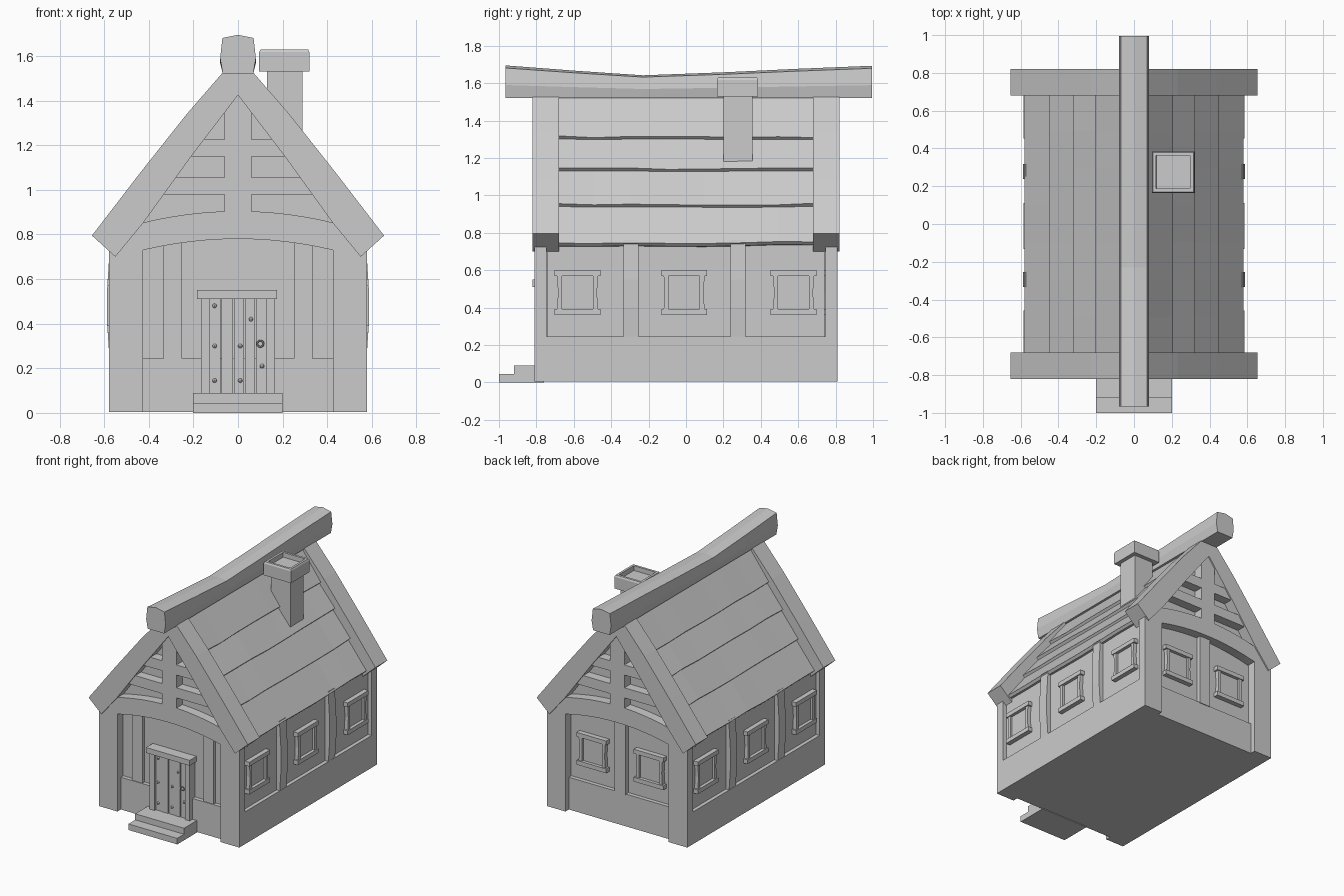
import bpy, bmesh, math, random
from mathutils import Matrix, Vector

random.seed(4)
if "Cube" in bpy.data.objects:
    bpy.data.objects.remove(bpy.data.objects["Cube"])

grey = bpy.data.materials.new("stone_grey")
grey.use_nodes = True
grey.diffuse_color = (0.6, 0.6, 0.6, 1)
grey.node_tree.nodes["Principled BSDF"].inputs["Base Color"].default_value = (0.6, 0.6, 0.6, 1)


def finish(name, bm, turn=None):
    """Turn a bmesh into a named, flat shaded object."""
    if turn:
        bm.transform(turn)
    bmesh.ops.recalc_face_normals(bm, faces=bm.faces)
    mesh = bpy.data.meshes.new(name)
    bm.to_mesh(mesh)
    bm.free()
    mesh.materials.append(grey)
    obj = bpy.data.objects.new(name, mesh)
    bpy.context.collection.objects.link(obj)
    return obj


def add_loft(bm, sections):
    """Skin a row of (y, [(x, z), ...]) outlines and cap both ends."""
    rings = [[bm.verts.new((x, y, z)) for x, z in pts] for y, pts in sections]
    n = len(rings[0])
    for a, b in zip(rings, rings[1:]):
        for i in range(n):
            j = (i + 1) % n
            bm.faces.new((a[i], a[j], b[j], b[i]))
    bm.faces.new(rings[0])
    bm.faces.new(rings[-1])


def add_box(bm, x0, x1, y0, y1, z0, z1):
    add_loft(bm, [(y, [(x0, z0), (x1, z0), (x1, z1), (x0, z1)]) for y in (y0, y1)])


def loft(name, sections, turn=None):
    bm = bmesh.new()
    add_loft(bm, sections)
    return finish(name, bm, turn)


def prism(name, pts, y0, y1, turn=None):
    return loft(name, [(y0, pts), (y1, pts)], turn)


def box(name, x0, x1, y0, y1, z0, z1, turn=None):
    return prism(name, [(x0, z0), (x1, z0), (x1, z1), (x0, z1)], y0, y1, turn)


def flip(pts, s):
    return [(s * x, z) for x, z in pts]


def window(name, turn):
    """Framed window facing -y, placed by the turn matrix."""
    bm = bmesh.new()
    for s in (-1, 1):
        add_loft(bm, [(y, flip([(.083, -.1), (.11, -.1), (.104, 0), (.11, .1), (.083, .1)], s))
                      for y in (-.025, .02)])
        add_box(bm, -.122, .122, -.032, .02, *sorted((s * .088, s * .12)))
    add_box(bm, -.084, .084, -.008, .02, -.09, .09)
    finish(name, bm, turn)


# Main walls and plinth
half = [(.55, .01), (.55, .75), (.42, .93), (.29, 1.12), (.17, 1.29), (.02, 1.5)]
prism("house_walls", half + flip(half[::-1], -1), -.74, .74)
box("plinth", -.578, .578, -.77, .77, .005, .245)

# Gable timber frames, front and back
barge = [(0, 1.425), (0, 1.53), (.065, 1.53), (.23, 1.34), (.44, 1.075), (.655, .795),
         (.55, .70), (.425, .852), (.21, 1.15)]
post = [(.425, .005), (.578, .005), (.578, .76), (.53, .8), (.425, .8)]
arch = [i / 6 for i in range(-6, 7)]
band = [(.425 * t, .78 - .05 * t * t) for t in arch]
band += [(.5, .78)] + [(.44 * t, .905 - .055 * t * t) for t in arch[::-1]] + [(-.5, .78)]
for end, angle in (("front", 0), ("back", math.pi)):
    turn = Matrix.Rotation(angle, 4, "Z")
    for side, s in (("left", 1), ("right", -1)):
        prism(f"{end}_{side}_bargeboard", flip(barge, s), -.82, -.68, turn)
        prism(f"{end}_{side}_corner_post", flip(post, s), -.81, -.745, turn)
    prism(f"{end}_arch_beam", band, -.81, -.72, turn)
    box(f"{end}_king_post", -.06, .06, -.81, -.72, .88, 1.46, turn)
    for i, (z0, z1, w) in enumerate(((.98, 1.055, .36), (1.15, 1.225, .23))):
        box(f"{end}_gable_rail_{i}", -w, w, -.81, -.72, z0, z1, turn)
for side, s in (("left", 1), ("right", -1)):
    box(f"front_{side}_stud", *sorted((s * .25, s * .335)), -.765, -.72, .24, .78)
    window(f"back_{side}_window", Matrix.Translation((s * .235, .745, .48)) @ Matrix.Rotation(math.pi, 4, "Z"))
box("back_stud", -.045, .045, .72, .775, .24, .79)

# Side posts and windows
stud = [(.54, .24), (.576, .24), (.587, .4), (.587, .55), (.574, .76), (.54, .76)]
for side, s in (("left", 1), ("right", -1)):
    for i, y in enumerate((-.292, .28)):
        prism(f"{side}_stud_{i}", flip(stud, s), y - .041, y + .037)
    for i, y in enumerate((-.58, -.01, .575)):
        window(f"{side}_window_{i}", Matrix.Translation((s * .553, y, .48))
               @ Matrix.Rotation(s * math.pi / 2, 4, "Z"))

# Overlapping roof boards with slightly wavy lower edges
edges = [(.565, .732), (.432, .937), (.306, 1.127), (.19, 1.298), (.04, 1.53)]
for side, s in (("left", 1), ("right", -1)):
    for i, ((x0, z0), (x1, z1)) in enumerate(zip(edges, edges[1:])):
        rows = []
        for k in range(8):
            d = random.uniform(-.006, .006)
            rows.append((-.69 + 1.38 * k / 7, flip(
                [(x0 - .045, z0 - .005 + d), (x0, z0 + d), (x0 + .016, z0 + .016 + d),
                 (x1 - .006, z1 + .012), (x1 - .045, z1)], s)))
        loft(f"{side}_roof_board_{i}", rows)

# Sagging ridge beam
rows = []
for y, top in ((-.965, 1.695), (-.6, 1.667), (-.23, 1.642), (.2, 1.658), (.6, 1.677), (.995, 1.693)):
    h = top - 1.52
    right = [(.068, 1.52), (.08, 1.52 + .4 * h), (.07, 1.52 + .92 * h)]
    rows.append((y, right + [(0, top)] + flip(right[::-1], -1)))
loft("ridge_beam", rows)

# Chimney with a hollow cap
prism("chimney_stack", [(.13, 1.35), (.29, 1.12), (.29, 1.54), (.13, 1.54)], .2, .355)
bm = bmesh.new()
add_box(bm, .095, .32, .165, .385, 1.53, 1.618)
bmesh.ops.recalc_face_normals(bm, faces=bm.faces)
top = max(bm.faces, key=lambda f: f.calc_center_median().z)
for thick, depth in ((.008, .012), (.024, 0), (.001, -.035)):
    bmesh.ops.inset_region(bm, faces=[top], thickness=thick)
    bmesh.ops.translate(bm, verts=top.verts, vec=(0, 0, depth))
finish("chimney_cap", bm)

# Door, frame and steps
for i, (x0, x1) in enumerate(((-.125, -.079), (-.075, -.022), (-.018, .028), (.032, .077), (.081, .125))):
    box(f"door_plank_{i}", x0, x1, -.787 - .003 * (i % 2), -.75, .08, .515)
for side, s in (("left", 1), ("right", -1)):
    box(f"door_{side}_jamb", *sorted((s * .125, s * .165)), -.803, -.74, .08, .515)
box("door_lintel", -.183, .176, -.82, -.74, .51, .55)
box("lower_step", -.202, .2, -1, -.76, 0, .045)
box("upper_step", -.202, .2, -.92, -.76, .045, .09)

# Door nails and ring handle
bm = bmesh.new()
for x, z in ((-.105, .48), (-.105, .3), (-.105, .145), (.01, .3), (.01, .145), (.058, .42), (.108, .21)):
    bmesh.ops.create_uvsphere(bm, u_segments=8, v_segments=6, radius=.01,
                              matrix=Matrix.Translation((x, -.788, z)))
finish("door_nails", bm)
bpy.ops.mesh.primitive_torus_add(location=(.1, -.797, .31), rotation=(math.pi / 2, 0, 0), major_radius=.014,
                                 minor_radius=.004, major_segments=12, minor_segments=6)
bpy.context.object.name = "door_ring"
bpy.context.object.data.materials.append(grey)
